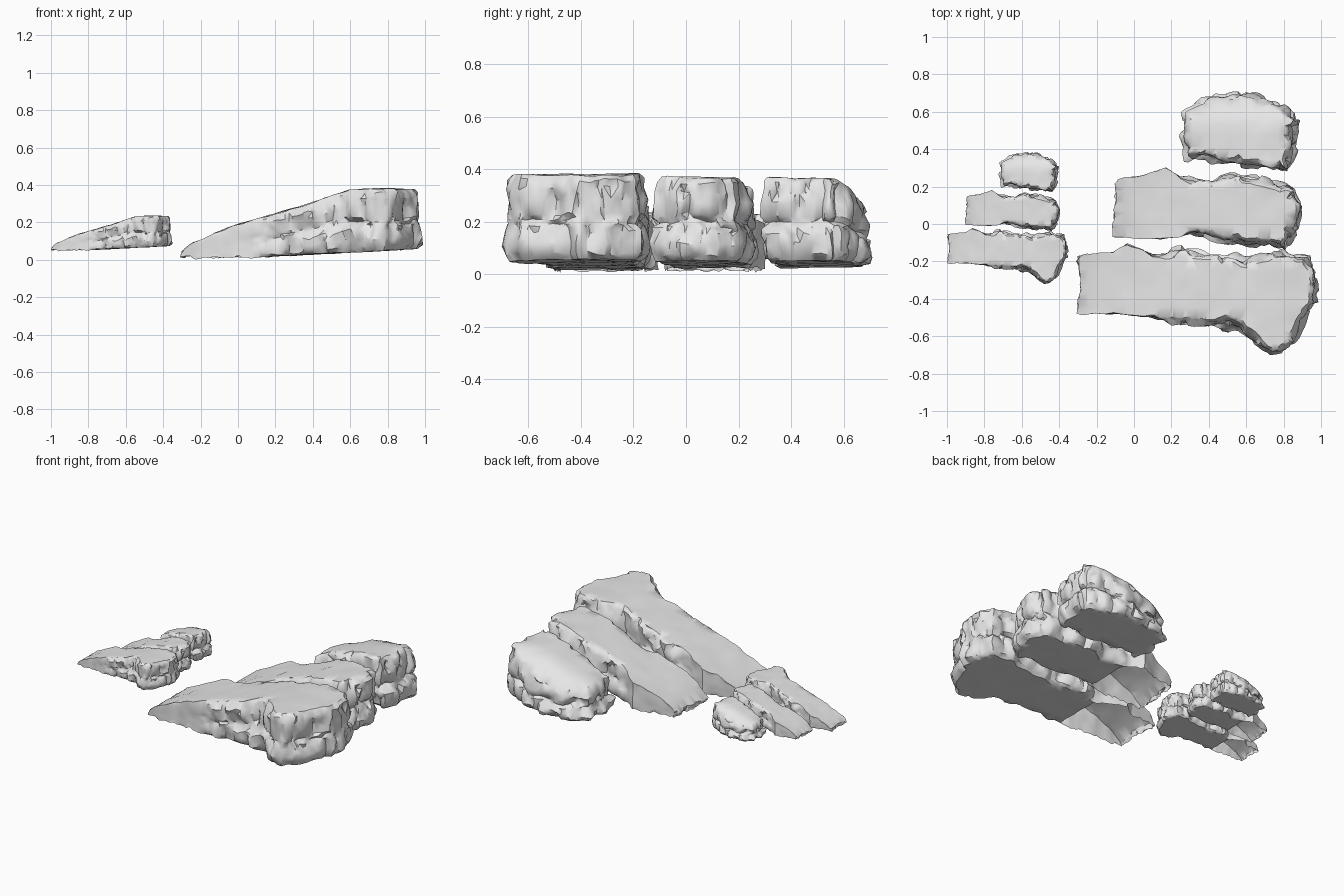
import bpy
import bmesh
import math
from mathutils import Vector, noise

cube = bpy.data.objects.get("Cube")
if cube:
    bpy.data.objects.remove(cube, do_unlink=True)

stone = bpy.data.materials.new("pale_grey_stone")
stone.use_nodes = True
stone.diffuse_color = (0.8, 0.8, 0.8, 1)
stone.node_tree.nodes["Principled BSDF"].inputs["Base Color"].default_value = stone.diffuse_color

# Wall section shared by all ledges: (relative height, outward offset, noise layer)
# A wide lower course, a shallow groove, then a narrower upper course.
SECTION = [(0, -0.03, 1), (0.07, -0.008, 1), (0.2, 0, 1), (0.34, -0.005, 1.1),
           (0.42, -0.02, 1.4), (0.48, -0.03, 1.8), (0.55, -0.02, 2), (0.7, -0.016, 2),
           (0.83, -0.018, 2.1), (0.94, -0.025, 2.2), (1, -0.042, 2.2)]
UNDERSIDE = [(-0.31, 0.015), (0.1, 0.015), (0.5, 0.035), (1, 0.06)]


def profile(points, x):
    """Linear interpolation along a list of (x, value) pairs."""
    if x <= points[0][0]:
        return points[0][1]
    for (x0, v0), (x1, v1) in zip(points, points[1:]):
        if x <= x1:
            return v0 + (v1 - v0) * (x - x0) / (x1 - x0)
    return points[-1][1]


def resample(corners, step=0.025):
    """Split an outline into short, even segments."""
    result = []
    for a, b in zip(corners, corners[1:] + corners[:1]):
        a, b = Vector(a), Vector(b)
        count = max(1, round((b - a).length / step))
        result += [a.lerp(b, i / count) for i in range(count)]
    return result


def slice_grid(bm, axis, step):
    """Cut the whole mesh into strips along one axis."""
    values = [v.co[axis] for v in bm.verts]
    position = min(values) + step
    normal = Vector((0, 0, 0))
    normal[axis] = 1
    while position < max(values) - 0.02:
        bmesh.ops.bisect_plane(bm, geom=bm.verts[:] + bm.edges[:] + bm.faces[:],
                               dist=0.0005, plane_co=normal * position, plane_no=normal)
        position += step


def relief(p, layer):
    """Bulging blocks separated by narrow upright cracks."""
    bulge = noise.noise(Vector((p.x * 9, p.y * 9, layer * 5))) * 0.026
    seam = abs(noise.noise(Vector((p.x * 7, p.y * 7, layer * 2 + 9))))
    return bulge - 0.022 * max(0, 1 - seam * 8)


def ledge(name, corners, top, rock_start, back_edge=1):
    """Counter-clockwise outline, top profile, x where the thin lip turns to rock,
    y behind which the top falls away."""

    def rockiness(x):
        f = min(1, max(0, (x - rock_start + 0.08) / 0.14))
        return f * f * (3 - 2 * f)

    outline = resample(corners)
    n = len(outline)
    bm = bmesh.new()
    rings = []
    for t, offset, layer in SECTION:
        ring = []
        for i, p in enumerate(outline):
            along = (outline[(i + 2) % n] - outline[i - 2]).normalized()
            outward = Vector((along.y, -along.x))
            q = p + outward * (offset + relief(p, layer)) * rockiness(p.x)
            ring.append(bm.verts.new((q.x, q.y, t)))
        rings.append(ring)

    # Walls and caps
    for low, high in zip(rings, rings[1:]):
        for i in range(n):
            j = (i + 1) % n
            bm.faces.new((low[i], low[j], high[j], high[i]))
    bm.faces.new(rings[-1])
    bm.faces.new(rings[0][::-1])
    bmesh.ops.recalc_face_normals(bm, faces=bm.faces[:])
    slice_grid(bm, 0, 0.065)
    slice_grid(bm, 1, 0.065)

    # The thin lip is hollow underneath
    hollow = [f for f in bm.faces if all(v.co.z < 0.01 for v in f.verts)
              and f.calc_center_median().x < rock_start]
    bmesh.ops.delete(bm, geom=hollow, context='FACES')

    # Bend the flat slab into its wedge and weather it
    for v in bm.verts:
        x, y, t = v.co
        base = profile(UNDERSIDE, x)
        crest = profile(top, x) - max(0, y - back_edge) * 0.8
        v.co.z = base + (crest - base) * t
        rough = rockiness(x)
        weather = noise.noise_vector(v.co * 14)
        chips = noise.noise_vector(v.co * 32)
        ragged = max(0, 1 - (x - top[0][0]) / 0.06) * (1 - rough)
        v.co.x += chips.x * 0.03 * ragged
        if t > 0.99:
            v.co.z += weather.z * 0.009
            v.co.xy += weather.xy * 0.01
        elif t < 0.01:
            v.co.z += weather.z * 0.006 + chips.z * 0.018 * (1 - rough)
            v.co.xy += weather.xy * 0.01
        else:
            v.co += weather * (0.005 + 0.012 * rough) + chips * 0.007 * rough
    bmesh.ops.triangulate(bm, faces=[f for f in bm.faces if len(f.verts) > 3])

    mesh = bpy.data.meshes.new(name)
    bm.to_mesh(mesh)
    bm.free()
    mesh.materials.append(stone)
    mesh.shade_smooth()
    mesh.set_sharp_from_angle(angle=math.radians(40))
    obj = bpy.data.objects.new(name, mesh)
    bpy.context.collection.objects.link(obj)
    return obj


# Long front ledge with a broad head
long_ledge = ledge(
    "long_ledge",
    [(-0.31, -0.48), (-0.1, -0.48), (0.1, -0.5), (0.2, -0.54), (0.4, -0.55), (0.56, -0.57),
     (0.66, -0.66), (0.78, -0.7), (0.86, -0.65), (0.92, -0.52), (0.98, -0.42),
     (0.99, -0.3), (0.93, -0.17), (0.75, -0.13), (0.6, -0.18), (0.45, -0.16),
     (0.25, -0.12), (0.1, -0.16), (-0.04, -0.11), (-0.11, -0.15), (-0.3, -0.17),
     (-0.28, -0.3)],
    [(-0.31, 0.035), (-0.25, 0.085), (-0.15, 0.13), (0, 0.19), (0.3, 0.275),
     (0.6, 0.375), (0.8, 0.383), (1, 0.375)], 0.13)

# Middle ledge
middle_ledge = ledge(
    "middle_ledge",
    [(-0.11, -0.07), (0.15, -0.08), (0.3, -0.06), (0.5, -0.11), (0.68, -0.12),
     (0.8, -0.14), (0.88, -0.04), (0.9, 0.1), (0.86, 0.2), (0.7, 0.25), (0.54, 0.28),
     (0.42, 0.24), (0.25, 0.25), (0.17, 0.3), (0.05, 0.26), (-0.09, 0.24), (-0.1, 0.1)],
    [(-0.11, 0.035), (-0.05, 0.09), (0.05, 0.145), (0.3, 0.24), (0.6, 0.345),
     (0.75, 0.37), (0.9, 0.365)], 0.3)

# Short rear boulder
short_ledge = ledge(
    "short_ledge",
    [(0.28, 0.35), (0.5, 0.32), (0.68, 0.29), (0.82, 0.28), (0.87, 0.42), (0.89, 0.56),
     (0.81, 0.64), (0.65, 0.7), (0.5, 0.71), (0.36, 0.68), (0.26, 0.6), (0.25, 0.46)],
    [(0.25, 0.2), (0.35, 0.26), (0.6, 0.35), (0.75, 0.37), (0.9, 0.36)], -1, 0.57)

# Half-size group of the same three ledges
for source in (long_ledge, middle_ledge, short_ledge):
    small = bpy.data.objects.new("small_" + source.name, source.data)
    small.scale = (0.5, 0.5, 0.5)
    small.location = (-0.845, 0.03, 0.045)
    bpy.context.collection.objects.link(small)
